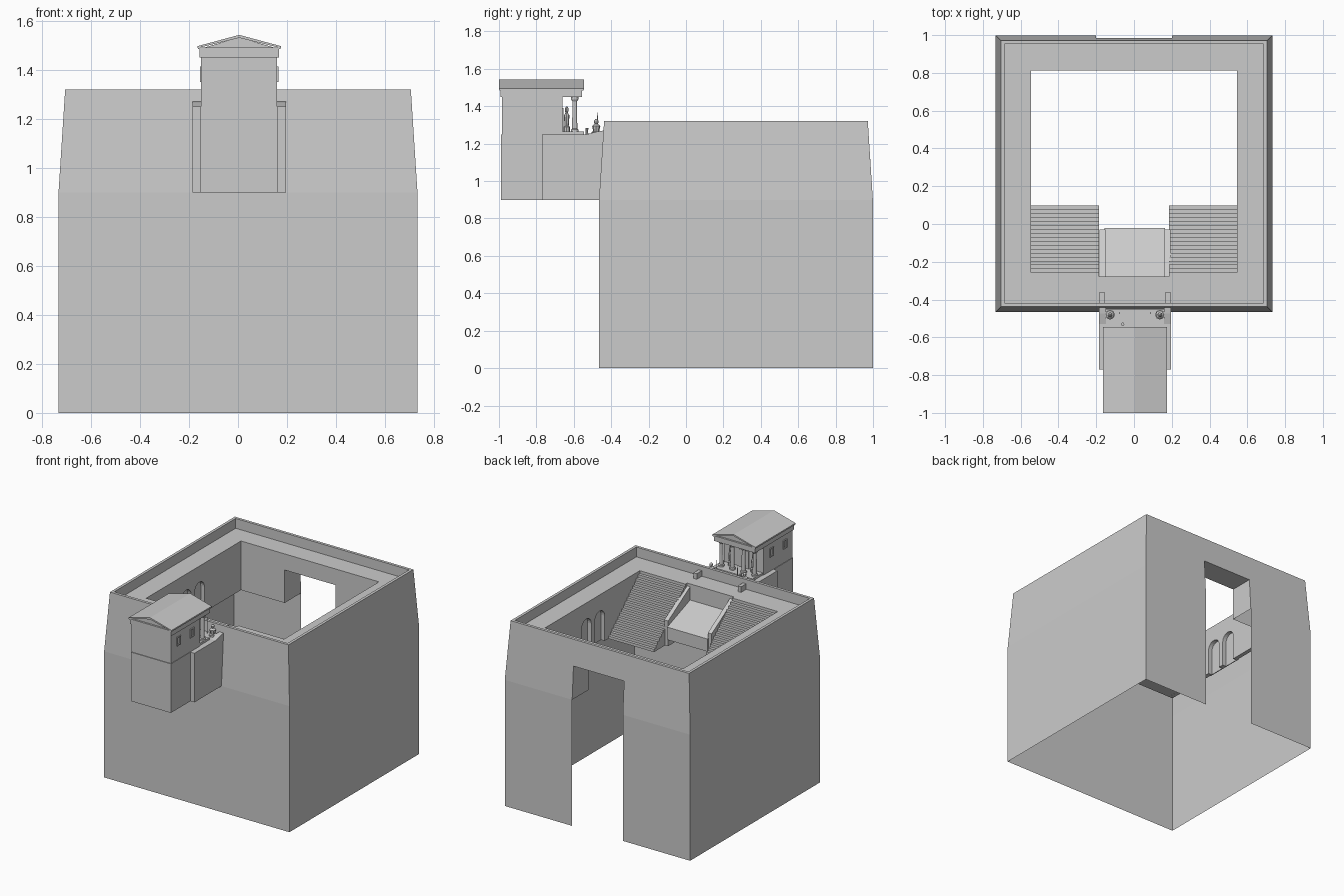
import bpy, bmesh, math
from mathutils import Vector

if "Cube" in bpy.data.objects:
    bpy.data.objects.remove(bpy.data.objects["Cube"])

stone = bpy.data.materials.new("grey_stone")
stone.diffuse_color = (0.6, 0.6, 0.6, 1)
stone.use_nodes = True
stone.node_tree.nodes["Principled BSDF"].inputs["Base Color"].default_value = stone.diffuse_color
CY = 0.267      # centre of the square enclosure in y
GX = 0.005      # centre line of the temple in x


def finish(name, bm):
    bmesh.ops.recalc_face_normals(bm, faces=bm.faces)
    me = bpy.data.meshes.new(name)
    bm.to_mesh(me)
    bm.free()
    me.materials.append(stone)
    ob = bpy.data.objects.new(name, me)
    bpy.context.collection.objects.link(ob)
    return ob


def prism(name, profile, axis, a, b):
    """Extrude a 2D profile along an axis: 'x' takes (y, z), 'y' takes (x, z)."""
    bm = bmesh.new()
    place = (lambda p, t: (t, p[0], p[1])) if axis == 'x' else (lambda p, t: (p[0], t, p[1]))
    va = [bm.verts.new(place(p, a)) for p in profile]
    vb = [bm.verts.new(place(p, b)) for p in profile]
    bm.faces.new(va)
    bm.faces.new(vb[::-1])
    n = len(profile)
    for i in range(n):
        j = (i + 1) % n
        bm.faces.new((va[i], vb[i], vb[j], va[j]))
    return finish(name, bm)


def box(name, x0, x1, y0, y1, z0, z1):
    return prism(name, [(y0, z0), (y1, z0), (y1, z1), (y0, z1)], 'x', x0, x1)


def lathe(name, x, y, profile, n=10):
    """Turn a (radius, z) profile around a vertical axis."""
    bm = bmesh.new()
    rings = [[bm.verts.new((x + r * math.cos(2 * math.pi * k / n),
                            y + r * math.sin(2 * math.pi * k / n), z)) for k in range(n)]
             for r, z in profile]
    for lo, hi in zip(rings, rings[1:]):
        for k in range(n):
            m = (k + 1) % n
            bm.faces.new((lo[k], lo[m], hi[m], hi[k]))
    bm.faces.new(rings[0][::-1])
    bm.faces.new(rings[-1])
    return finish(name, bm)


# Enclosure: outer skin, parapet, wall walk and court walls, lofted from squares
bm = bmesh.new()
loft = [(0.732, 0), (0.732, 0.9), (0.705, 1.32), (0.685, 1.32),
        (0.685, 1.25), (0.545, 1.25), (0.545, 0.9)]
rings = [[bm.verts.new((sx * h, CY + sy * h, z))
          for sx, sy in ((-1, -1), (1, -1), (1, 1), (-1, 1))] for h, z in loft]
for i in range(len(rings) - 1):
    for k in range(4):
        if i == 5 and k in (1, 3):      # side court walls are the arcades below
            continue
        m = (k + 1) % 4
        bm.faces.new((rings[i][k], rings[i][m], rings[i + 1][m], rings[i + 1][k]))
# Back doorway cut out of the outer and inner back walls
for co, no in (((-0.2, 0, 0), (1, 0, 0)), ((0.2, 0, 0), (1, 0, 0)), ((0, 0, 1.135), (0, 0, 1))):
    faces = [f for f in bm.faces if f.calc_center_median().y > 0.75
             and abs(f.calc_center_median().x) < 0.5]
    geom = set(faces)
    for f in faces:
        geom.update(f.edges)
        geom.update(f.verts)
    bmesh.ops.bisect_plane(bm, geom=list(geom), plane_co=co, plane_no=no)
hole = [f for f in bm.faces if abs(f.calc_center_median().x) < 0.19
        and f.calc_center_median().z < 1.13 and f.calc_center_median().y > 0.5]
bmesh.ops.delete(bm, geom=hole, context='FACES')
finish("enclosure_walls", bm)

# Doorway reveal: jambs and lintel between the two skins
bm = bmesh.new()
path = [(-0.2, 0.9), (-0.2, 1.135), (0.2, 1.135), (0.2, 0.9)]
inner = [bm.verts.new((x, CY + 0.545, z)) for x, z in path]
outer = [bm.verts.new((x, CY + 0.732 - max(0, z - 0.9) * 0.064, z)) for x, z in path]
for i in range(3):
    bm.faces.new((inner[i], inner[i + 1], outer[i + 1], outer[i]))
finish("doorway_reveal", bm)

# Arcades along both sides of the court, each with two arched niches
outline = [(CY - 0.545, 0.9)]
R = 0.055
for yc in (0.195, 0.345):
    outline.append((yc - R, 0.9))
    for k in range(13):
        t = math.pi * (1 - k / 12)
        outline.append((yc + R * math.cos(t), 1.08 + R * math.sin(t)))
    outline.append((yc + R, 0.9))
outline += [(CY + 0.545, 0.9), (CY + 0.545, 1.25), (CY - 0.545, 1.25)]

# Broad stairs up to the wall walk
STEPS = 18
tread, rise = 0.375 / STEPS, 0.35 / STEPS
stairs = [(-0.278, 0.9), (0.097, 0.9)]
for k in range(STEPS):
    y = 0.097 - k * tread
    stairs += [(y, 0.9 + (k + 1) * rise), (y - tread, 0.9 + (k + 1) * rise)]

for side, s in (("left", -1), ("right", 1)):
    prism(side + "_arcade", outline, 'x', s * 0.545, s * 0.575)
    box(side + "_niche_back", s * 0.574, s * 0.58, 0.12, 0.42, 0.9, 1.15)
    prism(side + "_stairs", stairs, 'x', s * 0.185, s * 0.544)
    # sloping cheek wall beside the central ramp
    a, b = sorted((GX + s * 0.157, GX + s * 0.187))
    prism(side + "_ramp_cheek", [(-0.278, 0.9), (-0.03, 0.9), (-0.03, 1.08), (-0.278, 1.23)],
          'x', a, b)
    # side wall of the temple podium and its stub on the wall walk
    prism(side + "_podium_wall", [(-0.77, 0.9), (-0.44, 0.9), (-0.44, 1.27), (-0.475, 1.265),
                                  (-0.53, 1.25), (-0.77, 1.25)], 'x', a - 0.003, b + 0.003)
    c = GX + s * 0.175
    box(side + "_walk_post", c - 0.013, c + 0.013, -0.435, -0.36, 1.25, 1.29)

# Central ramp
prism("central_ramp", [(-0.278, 0.95), (-0.02, 0.95), (-0.02, 1.04), (-0.278, 1.135)],
      'x', GX - 0.16, GX + 0.16)

# Temple podium, closed hall and entablature
box("podium", GX - 0.158, GX + 0.158, -0.99, -0.45, 0.9, 1.25)
box("hall", GX - 0.155, GX + 0.155, -0.985, -0.66, 1.25, 1.45)
box("porch_floor", GX - 0.15, GX + 0.15, -0.66, -0.545, 1.25, 1.265)
box("entablature", GX - 0.162, GX + 0.162, -0.992, -0.555, 1.45, 1.488)

# Gable roof with recessed pediments
prism("pediment", [(GX - 0.15, 1.488), (GX + 0.15, 1.488), (GX, 1.532)], 'y', -0.985, -0.562)
prism("roof", [(GX - 0.17, 1.488), (GX - 0.17, 1.496), (GX, 1.542), (GX + 0.17, 1.496),
               (GX + 0.17, 1.488), (GX, 1.53)], 'y', -1.0, -0.546)
box("cornice", GX - 0.168, GX + 0.168, -0.998, -0.549, 1.484, 1.49)

# Porch door and framed side windows
box("hall_door", GX - 0.04, GX + 0.04, -0.66, -0.655, 1.265, 1.39)
for s in (-1, 1):
    for i, y in enumerate((-0.9, -0.75)):
        x = GX + s * 0.155
        for part, y0, y1, z0, z1 in (("sill", -0.022, 0.022, 1.35, 1.358),
                                     ("head", -0.022, 0.022, 1.405, 1.413),
                                     ("jamb_a", -0.02, -0.013, 1.358, 1.405),
                                     ("jamb_b", 0.013, 0.02, 1.358, 1.405)):
            box(f"window_{part}", x, x + s * 0.006, y + y0, y + y1, z0, z1)

# Porch columns
for i in range(4):
    x = GX - 0.132 + i * 0.088
    lathe("column", x, -0.595, [(0.02, 1.262), (0.02, 1.275), (0.014, 1.28),
                                (0.012, 1.425), (0.019, 1.436), (0.019, 1.451)], 12)

# Statues by the hall door and at the head of the podium
for s in (-1, 1):
    lathe("porch_statue", GX + s * 0.09, -0.638,
          [(0.018, 1.262), (0.018, 1.29), (0.011, 1.295), (0.015, 1.35), (0.006, 1.366),
           (0.010, 1.375), (0.010, 1.387), (0.004, 1.398)], 8)
    x = GX + s * 0.132
    lathe("guardian_statue", x, -0.48,
          [(0.026, 1.25), (0.026, 1.262), (0.016, 1.266), (0.022, 1.295), (0.008, 1.306),
           (0.012, 1.313), (0.011, 1.324), (0.004, 1.332)], 8)
    lathe("guardian_spear", x - s * 0.05, -0.472, [(0.003, 1.25), (0.003, 1.35), (0.001, 1.366)], 6)
lathe("altar", GX - 0.065, -0.53, [(0.008, 1.25), (0.006, 1.27), (0.009, 1.285)], 8)
